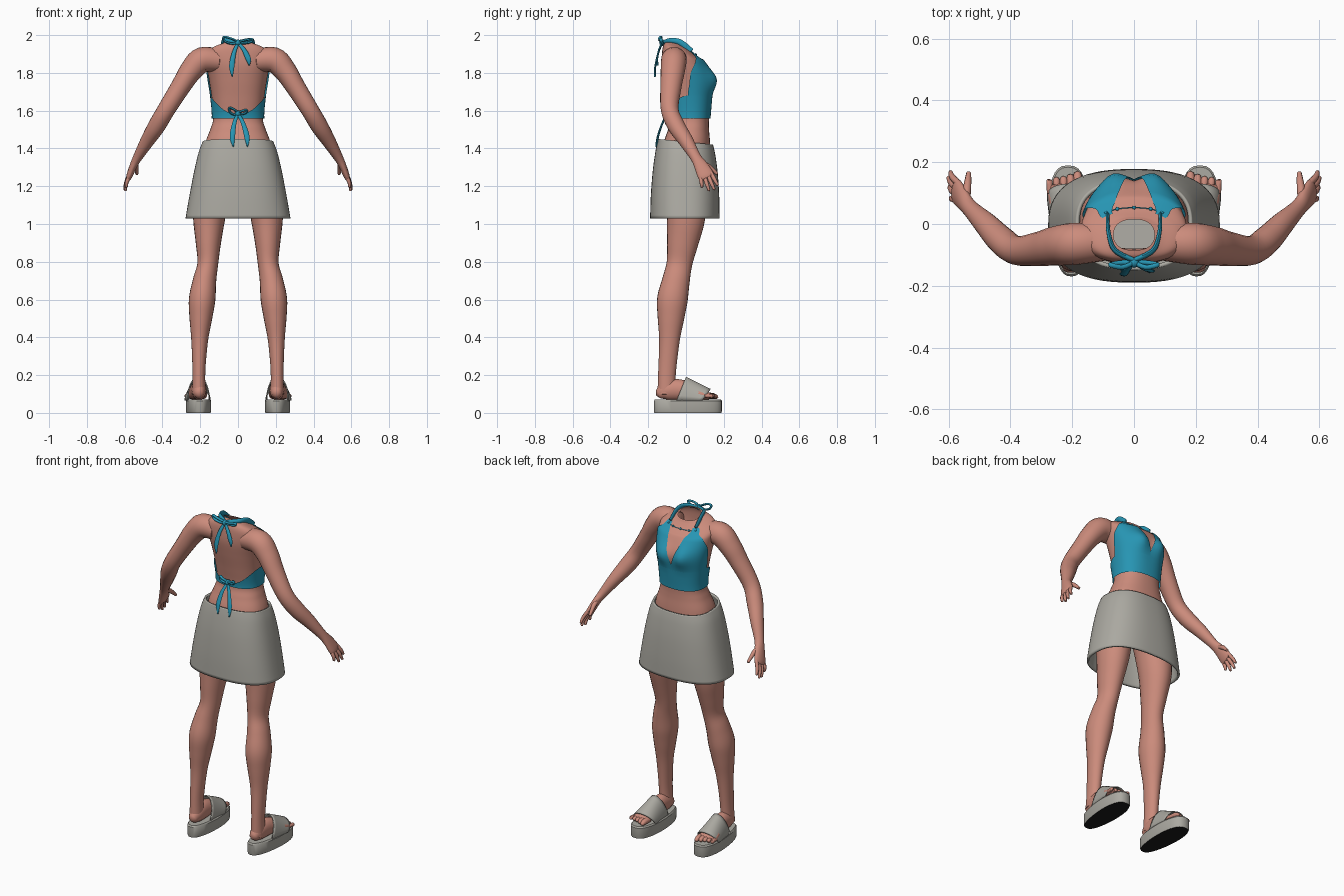
import bpy, bmesh
from math import sin, cos, pi, radians
from mathutils import Vector

if "Cube" in bpy.data.objects:
    bpy.data.objects.remove(bpy.data.objects["Cube"])


def material(name, rgb):
    m = bpy.data.materials.new(name)
    m.use_nodes = True
    m.diffuse_color = (*rgb, 1)
    m.node_tree.nodes["Principled BSDF"].inputs["Base Color"].default_value = (*rgb, 1)
    return m


SKIN = material("skin", (0.6, 0.26, 0.2))
GREY = material("warm_grey", (0.41, 0.4, 0.36))
BLUE = material("teal_blue", (0.02, 0.3, 0.45))
BLACK = material("black_rubber", (0.01, 0.01, 0.01))


def finish(name, bm, mats, mirror=False, thick=0, angle=50):
    bmesh.ops.recalc_face_normals(bm, faces=bm.faces)
    me = bpy.data.meshes.new(name)
    bm.to_mesh(me)
    bm.free()
    ob = bpy.data.objects.new(name, me)
    bpy.context.collection.objects.link(ob)
    for m in mats:
        me.materials.append(m)
    bpy.ops.object.select_all(action="DESELECT")
    ob.select_set(True)
    bpy.context.view_layer.objects.active = ob
    bpy.ops.object.shade_smooth_by_angle(angle=radians(angle))
    if thick:
        s = ob.modifiers.new("thickness", "SOLIDIFY")
        s.thickness, s.offset = thick, -1
    if mirror:
        mod = ob.modifiers.new("mirror", "MIRROR")
        mod.use_mirror_merge = False
    return ob


def smooth(rows, n=5):
    """Catmull-Rom interpolation of tuples."""
    out = []
    for i in range(len(rows) - 1):
        a, b, c, d = (rows[max(i - 1, 0)], rows[i], rows[i + 1], rows[min(i + 2, len(rows) - 1)])
        for k in range(n):
            t = k / n
            out.append(tuple(q + 0.5 * t * (r - p + t * (2 * p - 5 * q + 4 * r - s + t * (3 * (q - r) + s - p)))
                             for p, q, r, s in zip(a, b, c, d)))
    return out + [tuple(rows[-1])]


def skin_rows(bm, rows, closed=True):
    """Join rows of points with quads; return the rows of vertices."""
    vs = [[bm.verts.new(p) for p in r] for r in rows]
    for a, b in zip(vs, vs[1:]):
        n = len(a)
        for i in range(n if closed else n - 1):
            j = (i + 1) % n
            bm.faces.new((a[i], a[j], b[j], b[i]))
    return vs


def limb(bm, stations, ref, sides=16, n=5):
    """Oval tube through (x, y, z, radius along ref, radius across)."""
    st = smooth(stations, n)
    ps = [Vector(s[:3]) for s in st]
    rows, tans = [], []
    for i, s in enumerate(st):
        t = (ps[min(i + 1, len(ps) - 1)] - ps[max(i - 1, 0)]).normalized()
        a = Vector(ref)
        a = (a - t * a.dot(t)).normalized()
        b = t.cross(a)
        tans.append(t)
        rows.append([ps[i] + a * s[3] * cos(2 * pi * k / sides) + b * s[4] * sin(2 * pi * k / sides)
                     for k in range(sides)])
    vs = skin_rows(bm, rows)
    for e, sign in ((0, -1), (-1, 1)):
        pole = bm.verts.new(ps[e] + tans[e] * sign * 0.6 * min(st[e][3:]))
        for i in range(sides):
            bm.faces.new((vs[e][i], vs[e][(i + 1) % sides], pole))


# Torso surface: height, half width, back y, front y
BODY = smooth([(1.30, .185, -.13, .13), (1.42, .175, -.12, .128), (1.50, .147, -.095, .122),
               (1.56, .131, -.08, .122), (1.66, .138, -.095, .13), (1.76, .153, -.115, .135),
               (1.84, .167, -.128, .105), (1.90, .172, -.127, .066), (1.935, .145, -.12, .04),
               (1.957, .095, -.105, .025), (1.97, .066, -.085, .015)], 8)


def lerp_row(table, z):
    for a, b in zip(table, table[1:]):
        if z <= b[0]:
            t = max(0, (z - a[0]) / (b[0] - a[0]))
            return [p + (q - p) * t for p, q in zip(a, b)]
    return list(table[-1])


def oval(th, rx, yb, yf, p):
    s, c = sin(th), cos(th)
    x = rx * abs(s) ** p * (1 if s > 0 else -1)
    y = (yb + yf) / 2 + (yf - yb) / 2 * abs(c) ** p * (1 if c > 0 else -1)
    return x, y


def body(th, z, off=0.0):
    """Point on the torso; angle 0 is the chest, pi the back."""
    _, rx, yb, yf = lerp_row(BODY, z)
    x, y = oval(th, rx + off, yb - off, yf + off, 0.85)
    if cos(th) > 0:
        y += cos(th) * 0.03 * 2.718 ** (-((abs(x) - .07) / .05) ** 2 - ((z - 1.765) / .06) ** 2)
    drop = max(0, min(1, (z - 1.87) / .09)) * 0.35 * (y + .08)
    return Vector((x, y, z - drop))


bm = bmesh.new()
skin_rows(bm, [[body(2 * pi * k / 48, r[0]) for k in range(48)] for r in BODY])
finish("torso", bm, [SKIN])

# Arms with hands, fingers and thumbs
bm = bmesh.new()
limb(bm, [(.10, -.06, 1.865, .06, .06), (.19, -.064, 1.868, .068, .068), (.25, -.07, 1.81, .064, .06),
          (.305, -.08, 1.725, .056, .052), (.38, -.086, 1.605, .047, .047), (.43, -.052, 1.52, .046, .046),
          (.48, 0, 1.44, .039, .037), (.53, .05, 1.355, .029, .025), (.553, .078, 1.31, .036, .02),
          (.572, .103, 1.262, .043, .017), (.578, .112, 1.245, .036, .013)], (0, 1, 0), 20)
tips = [(.59, .085, 1.195), (.596, .122, 1.177), (.6, .15, 1.182), (.594, .168, 1.205)]
for i, tip in enumerate(tips):
    k = -.03 + .02 * i
    base = Vector((.572 - .13 * k, .105 + .9 * k, 1.26 + .4 * k))
    mid = base.lerp(Vector(tip), .55) + Vector((.006, 0, 0))
    limb(bm, [(*base, .011, .011), (*mid, .0105, .01), (*tip, .007, .007)], (0, 1, 0), 8, 3)
limb(bm, [(.545, .07, 1.33, .014, .014), (.54, .12, 1.305, .013, .013),
          (.535, .165, 1.265, .008, .008)], (1, 0, 0), 8, 3)
finish("arms", bm, [SKIN], mirror=True)

# Legs
bm = bmesh.new()
limb(bm, [(.115, 0, 1.26, .1, .11), (.14, 0, 1.15, .095, .108), (.153, 0, 1.03, .085, .101),
          (.157, -.018, .9, .067, .083), (.16, -.035, .79, .055, .068), (.177, -.053, .7, .062, .073),
          (.19, -.072, .6, .07, .081), (.197, -.08, .5, .06, .07), (.203, -.088, .38, .044, .054),
          (.207, -.1, .22, .034, .047), (.207, -.105, .1, .036, .046)], (1, 0, 0), 24)
finish("legs", bm, [SKIN], mirror=True)

# Feet and toes
bm = bmesh.new()
limb(bm, [(.205, -.145, .098, .024, .026), (.206, -.11, .115, .037, .048), (.208, -.05, .123, .041, .056),
          (.212, .02, .115, .046, .046), (.22, .08, .098, .056, .028),
          (.222, .125, .088, .056, .018)], (1, 0, 0))
for i in range(5):
    x, r = .18 + .023 * i, .016 - .0015 * i
    limb(bm, [(x, .10, .09, r, r), (x + .002, .14, .09, r, r),
              (x + .003, .166 - .009 * i, .083, r * .7, r * .6)], (1, 0, 0), 8, 3)
finish("feet", bm, [SKIN], mirror=True)


# Sandals: platform with dark tread, and an arched strap
def sole_ring(z, shrink):
    pts = []
    for k in range(36):
        s, c = sin(2 * pi * k / 36), cos(2 * pi * k / 36)
        y = .01 + (.18 - shrink) * c
        w = .066 + .045 * y - shrink
        pts.append((.208 + .03 * y + w * abs(s) ** .75 * (1 if s > 0 else -1), y, z))
    return pts


bm = bmesh.new()
rings = skin_rows(bm, [sole_ring(0, .003), sole_ring(.008, 0), sole_ring(.064, 0), sole_ring(.072, .006)])
tread = bm.faces.new(rings[0])
tread.material_index = 1
bm.faces.new(rings[-1])
finish("sandal_platforms", bm, [GREY, BLACK], mirror=True, angle=35)

bm = bmesh.new()
rows = []
for j in range(9):
    v = j / 8
    rows.append([])
    for k in range(21):
        u = pi * k / 20
        lift = sin(u) ** .8
        y = (-.05 + .05 * lift) * (1 - v) + (.085 + .045 * lift) * v
        w, h = .058 + .011 * v, .125 - .064 * v
        rows[-1].append((.21 + .04 * y + w * cos(u), y, .066 + h * lift))
skin_rows(bm, rows, closed=False)
finish("sandal_straps", bm, [GREY], mirror=True, thick=.006)

# Skirt, open at hem and waist, with an inner lining
SKIRT = smooth([(1.03, .278, -.19, .178), (1.15, .257, -.186, .176), (1.28, .232, -.175, .168),
                (1.38, .208, -.16, .155), (1.435, .187, -.148, .143)], 5)


def skirt_ring(row, off=0):
    z, rx, yb, yf = row
    ring = [oval(2 * pi * k / 64, rx - off, yb + off, yf - off, .8) for k in range(64)]
    return [(x, y, z - .1 * y * (z - 1.03) / .4) for x, y in ring]


bm = bmesh.new()
skin_rows(bm, [skirt_ring(r) for r in SKIRT])
finish("skirt", bm, [GREY], thick=.012)
bm = bmesh.new()
bm.faces.new([bm.verts.new(p) for p in skirt_ring(lerp_row(SKIRT, 1.28), .01)])
finish("skirt_lining", bm, [GREY])

# Halter top: band round the ribs, then a tapering panel on each side
bm = bmesh.new()
cols = []
for k in range(65):
    th = -pi + 2 * pi * k / 64
    top = 1.68 if cos(th) > 0 else 1.582 + .098 * sin(th) ** 2
    cols.append([body(th, 1.558 + (top - 1.558) * j / 6, .008) for j in range(7)])
skin_rows(bm, cols, closed=False)
finish("halter_band", bm, [BLUE])

bm = bmesh.new()
PANEL = [(1.67, 0, 92), (1.72, 0.5, 90), (1.8, 8, 82), (1.87, 14, 55), (1.91, 18, 40), (1.945, 27, 46)]
rows = [[body(radians(a + (b - a) * k / 14), z, .008) for k in range(15)] for z, a, b in smooth(PANEL, 4)]
skin_rows(bm, rows, closed=False)
finish("halter_panels", bm, [BLUE], mirror=True)

bm = bmesh.new()
end = sum(rows[-1], Vector()) / 15
limb(bm, [(*end, .017, .006), (.082, -.03, 1.962, .015, .007), (.062, -.085, 1.972, .013, .008),
          (0, -.118, 1.962, .011, .008)], (0, .3, 1), 10)
finish("neck_strap", bm, [BLUE], mirror=True)


# Tied bows: knot, two loops and two hanging tails
def bow(name, centre, size, tails):
    c = Vector(centre)
    bm = bmesh.new()
    knot = bmesh.ops.create_icosphere(bm, subdivisions=2, radius=.017)["verts"]
    bmesh.ops.translate(bm, verts=knot, vec=c)
    for s in (-1, 1):
        loop = [(0, 0, .005), (.5, -.015, .022), (1, -.008, .03), (.95, -.005, .008), (.5, 0, -.005), (0, 0, -.003)]
        limb(bm, [(c.x + s * x * size, c.y + y, c.z + z * (1 if s < 0 else .6), .008, .006)
                  for x, y, z in loop], (0, 1, .2), 8, 4)
    for tail in tails:
        e = Vector(tail)
        st = []
        for t, w in ((0, .008), (.3, .011), (.7, .014), (1, .003)):
            p = c.lerp(e, t) + Vector((.015 * sin(t * pi) * (1 if e.x > 0 else -1), -.012 * sin(t * pi), 0))
            st.append((*p, w, .005))
        limb(bm, st, (1, 0, 0), 8, 4)
    finish(name, bm, [BLUE])


bow("neck_bow", (0, -.125, 1.96), .075, [(-.03, -.165, 1.78), (.06, -.15, 1.84)])
bow("back_bow", (0, -.098, 1.585), .045, [(-.025, -.158, 1.41), (.05, -.155, 1.41)])

# Beaded necklace
bm = bmesh.new()
arc = [body(radians(a), 1.935 - .012 * cos(radians(a * 2)), .004) for a in range(-32, 33, 8)]
limb(bm, [(*p, .002, .002) for p in arc], (0, 0, 1), 6, 2)
for p in arc[::2]:
    bead = bmesh.ops.create_icosphere(bm, subdivisions=1, radius=.007)["verts"]
    bmesh.ops.translate(bm, verts=bead, vec=p)
finish("necklace", bm, [BLUE])
